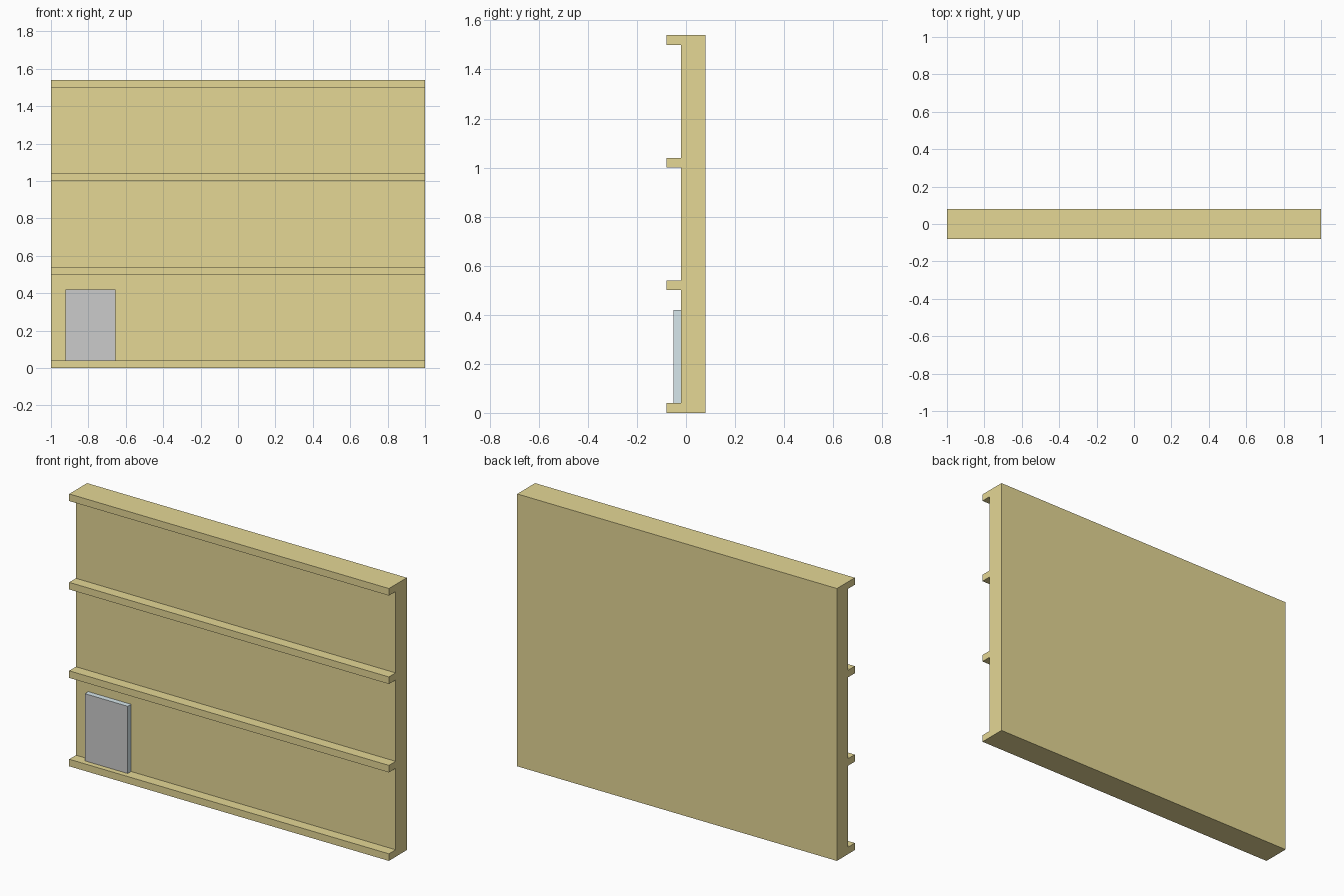
import bpy
import bmesh

if "Cube" in bpy.data.objects:
    bpy.data.objects.remove(bpy.data.objects["Cube"])


def material(name, colour):
    m = bpy.data.materials.new(name)
    m.diffuse_color = (*colour, 1)
    m.use_nodes = True
    m.node_tree.nodes["Principled BSDF"].inputs["Base Color"].default_value = m.diffuse_color
    return m


def extrude_profile(name, profile, x0, x1, materials):
    """Extrude a closed (y, z) profile along x."""
    bm = bmesh.new()
    face = bm.faces.new([bm.verts.new((x0, y, z)) for y, z in profile])
    side = bmesh.ops.extrude_face_region(bm, geom=[face])["geom"]
    verts = [g for g in side if isinstance(g, bmesh.types.BMVert)]
    bmesh.ops.translate(bm, verts=verts, vec=(x1 - x0, 0, 0))
    bmesh.ops.recalc_face_normals(bm, faces=bm.faces)
    mesh = bpy.data.meshes.new(name)
    bm.to_mesh(mesh)
    bm.free()
    for m in materials:
        mesh.materials.append(m)
    obj = bpy.data.objects.new(name, mesh)
    bpy.context.collection.objects.link(obj)
    return obj


wood = material("wood", (0.78, 0.68, 0.30))
pages = material("pale_blue", (0.68, 0.80, 0.84))
cover = material("cover_grey", (0.70, 0.70, 0.70))

# Display rack: back board with four shallow ledges in one comb profile
BACK, BOARD, LEDGE = 0.08, -0.02, -0.08
profile = [(BACK, 0)]
for z in (0, 0.5, 1.0, 1.5):
    if z > 0:
        profile.append((BOARD, z))
    profile += [(LEDGE, z), (LEDGE, z + 0.04)]
    if z < 1.5:
        profile.append((BOARD, z + 0.04))
profile.append((BACK, 1.54))
extrude_profile("display_rack", profile, -1, 1, [wood])

# Book standing on the lowest ledge, grey front cover
book = extrude_profile(
    "book",
    [(-0.05, 0.04), (-0.05, 0.42), (BOARD, 0.42), (BOARD, 0.04)],
    -0.923, -0.655, [pages, cover])
for face in book.data.polygons:
    if face.normal.y < -0.5:
        face.material_index = 1
